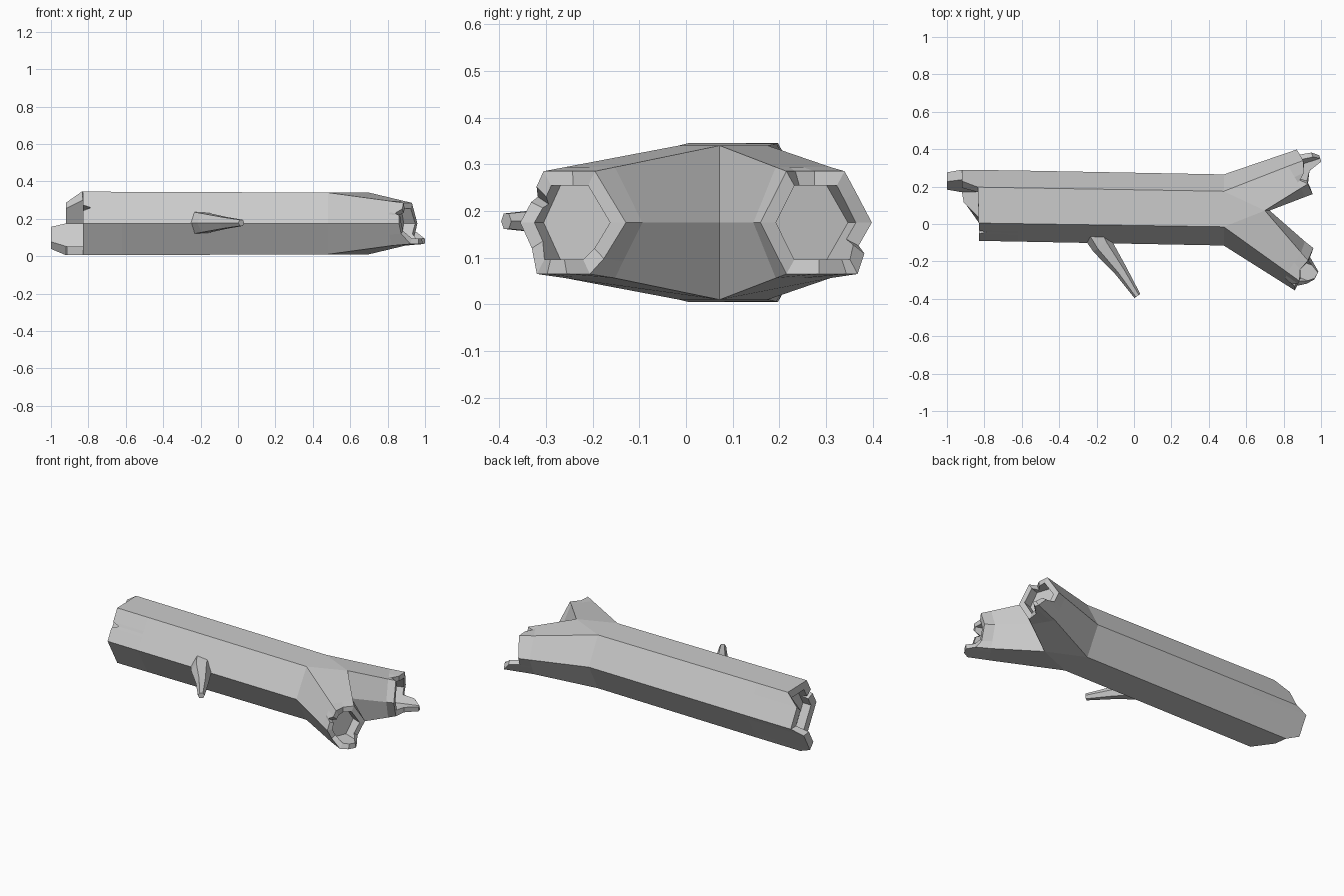
import bpy, bmesh
from mathutils import Vector

if "Cube" in bpy.data.objects:
    bpy.data.objects.remove(bpy.data.objects["Cube"], do_unlink=True)

grey = bpy.data.materials.new("weathered grey")
grey.use_nodes = True
grey.diffuse_color = (0.6, 0.6, 0.6, 1)
grey.node_tree.nodes["Principled BSDF"].inputs["Base Color"].default_value = grey.diffuse_color
MID, HIGH = 0.175, 0.34


def finish(bm, name):
    bmesh.ops.remove_doubles(bm, verts=bm.verts, dist=0.0005)
    bmesh.ops.recalc_face_normals(bm, faces=bm.faces)
    mesh = bpy.data.meshes.new(name)
    bm.to_mesh(mesh)
    bm.free()
    mesh.materials.append(grey)
    bpy.context.collection.objects.link(bpy.data.objects.new(name, mesh))


def face(bm, points):
    bm.faces.new([bm.verts.new(p) for p in points])


def hexagon(outer, shoulder_a, shoulder_b, inner, top):
    """Six corners: side point, two upper, opposite side point, two lower."""
    low = 2 * MID - top
    rows = [(outer, MID), (shoulder_a, top), (shoulder_b, top),
            (inner, MID), (shoulder_b, low), (shoulder_a, low)]
    return [Vector((*xy, z)) for xy, z in rows]


def around(ring, t):
    k = int(t)
    return ring[k % 6].lerp(ring[(k + 1) % 6], t - k)


def broken_limb(bm, root, end, axis, rim, depth=0.055, wall=0.72):
    """Six-sided limb with a splintered hollow end; rim holds (turn, reach)."""
    axis = Vector(axis).normalized()
    centre = sum(end, Vector()) / 6
    base = [r.lerp(e, 0.84) for r, e in zip(root, end)]
    turns = [t for t, _ in rim] + [6]
    low = [around(base, t) for t in turns]
    edge = [around(end, t) for t in turns]
    reach = [e for _, e in rim] + [rim[0][1]]
    outer = [p + axis * e for p, e in zip(edge, reach)]
    hollow = [centre.lerp(p, wall) for p in edge]
    inner = [p + axis * e for p, e in zip(hollow, reach)]
    floor = [p - axis * depth for p in hollow]
    # long bark sides
    for k in range(6):
        side = [p for p, t in zip(low, turns) if k <= t <= k + 1]
        face(bm, [root[(k + 1) % 6], root[k]] + side)
    # outer bark, broken edge and hollow wall
    for i in range(len(rim)):
        for a, b in ((low, outer), (outer, inner), (inner, floor)):
            face(bm, [a[i], a[i + 1], b[i + 1], b[i]])
    face(bm, floor[:-1])


# Trunk and its two forked limbs, sharing the corners of the joint
bm = bmesh.new()
joint = hexagon((0.48, -0.115), (0.48, -0.015), (0.48, 0.175), (0.48, 0.265), HIGH)
butt = hexagon((-0.83, -0.09), (-0.83, 0.005), (-0.83, 0.197), (-0.83, 0.29), HIGH + 0.005)
crotch = [Vector((0.70, 0.072, HIGH)), Vector((0.725, 0.072, MID)),
          Vector((0.70, 0.072, 2 * MID - HIGH))]

broken_limb(bm, joint, butt, (-1, 0, 0), [
    (0, 0), (0.4, 0), (0.5, -0.045), (0.58, 0), (1, 0), (2, 0.005),
    (2.35, 0.09), (3, 0.09), (3.15, 0.17), (3.8, 0.17), (4, 0.09),
    (4.4, 0.08), (4.95, 0.005), (5, 0)])

front_end = hexagon((0.86, -0.355), (0.885, -0.305), (0.93, -0.195), (0.95, -0.125), 0.285)
broken_limb(bm, [joint[0], joint[1], *crotch, joint[5]], front_end, (0.93, -0.36, 0), [
    (0, 0), (0.4, -0.01), (0.5, -0.035), (0.7, 0), (1, 0), (1.5, -0.02), (2, 0),
    (3, 0.01), (3.7, 0.005), (4, 0.03), (4.3, 0.075), (4.7, 0.07), (5, 0.04), (5.5, 0)])

back_end = hexagon((0.87, 0.398), (0.89, 0.335), (0.93, 0.215), (0.95, 0.158), 0.285)
broken_limb(bm, [joint[3], joint[2], *crotch, joint[4]], back_end, (0.95, 0.31, 0), [
    (0, 0), (0.6, 0.01), (1, 0.015), (1.5, 0), (1.75, -0.035), (2, 0), (3, 0.005),
    (4, 0), (4.5, 0.03), (4.8, 0.105), (5, 0.105), (5.4, 0.07), (5.55, 0)])

face(bm, [joint[1], joint[2], crotch[0]])
face(bm, [joint[5], joint[4], crotch[2]])
finish(bm, "forked_log")

# Snapped twig on the front side
bm = bmesh.new()
unit = hexagon((1, 0), (0.5, 0), (-0.5, 0), (-1, 0), MID + 0.87)
along = Vector((0.57, -0.82, 0))
across = Vector((0.82, 0.57, 0))
stations = [((-0.205, -0.05), 0.066), ((-0.17, -0.115), 0.058),
            ((-0.07, -0.25), 0.035), ((0.018, -0.385), 0.019)]
rings = [[Vector((*xy, MID + 0.003)) + across * p.x * r + Vector((0, 0, (p.z - MID) * r))
          for p in unit] for xy, r in stations]
for a, b in zip(rings, rings[1:]):
    for k in range(6):
        n = (k + 1) % 6
        face(bm, [a[k], a[n], b[n], b[k]])
face(bm, rings[0])
face(bm, rings[-1])
finish(bm, "side_twig")
